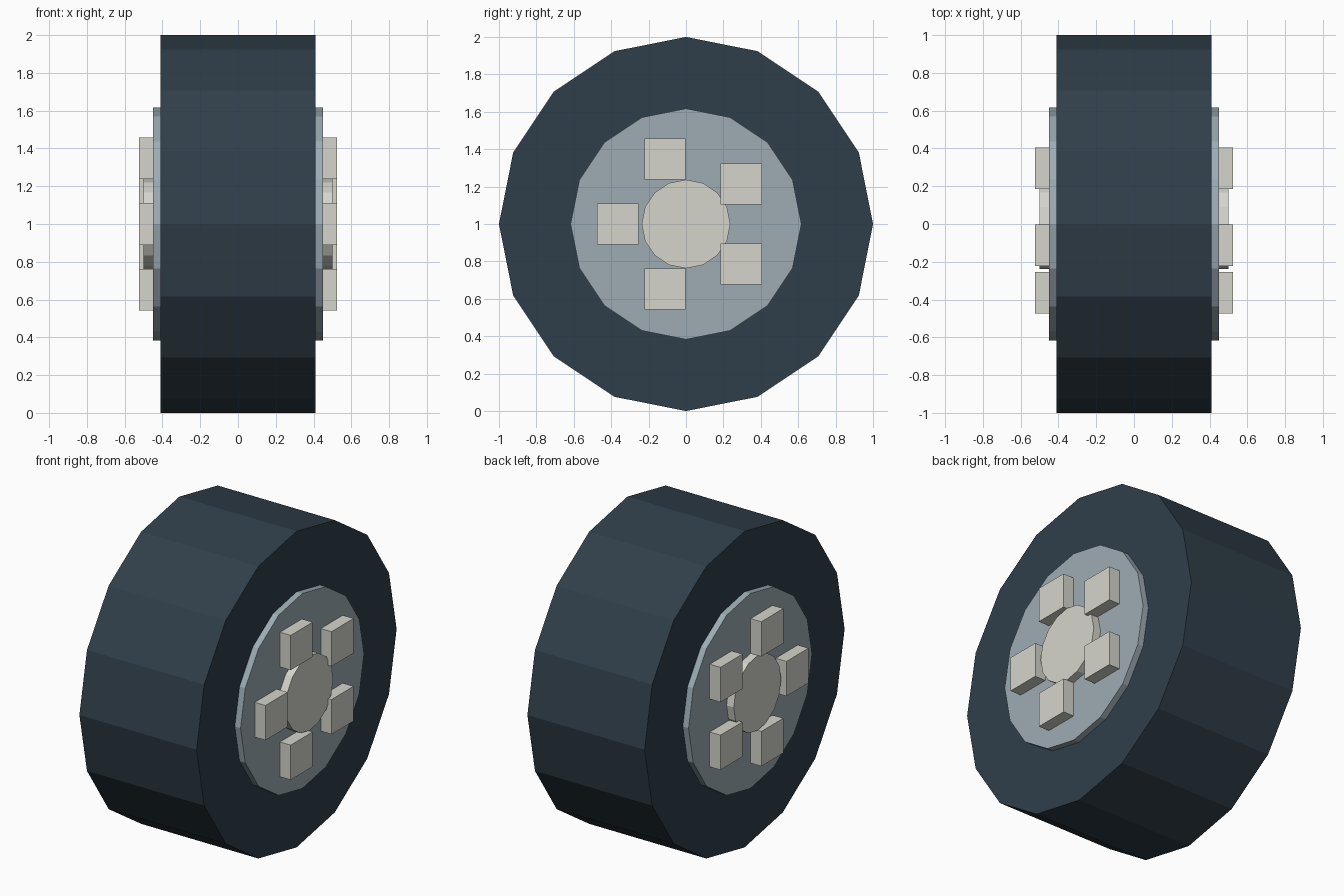
import bpy
from math import pi, sin, cos, radians
from mathutils import Matrix

cube = bpy.data.objects.get("Cube")
if cube:
    bpy.data.objects.remove(cube, do_unlink=True)


def material(name, hex_code):
    def linear(c):
        return c / 12.92 if c <= 0.04045 else ((c + 0.055) / 1.055) ** 2.4
    rgb = [linear(int(hex_code[i:i + 2], 16) / 255) for i in (0, 2, 4)]
    mat = bpy.data.materials.new(name)
    mat.use_nodes = True
    mat.diffuse_color = (*rgb, 1)
    mat.node_tree.nodes["Principled BSDF"].inputs["Base Color"].default_value = (*rgb, 1)
    return mat


RUBBER = material("dark blue rubber", "303F4A")
STEEL = material("grey blue steel", "9DACB4")
CREAM = material("pale cream metal", "D5D5CC")
AXLE = 1.0  # height of the wheel centre


def finish(name, mat):
    obj = bpy.context.object
    obj.name = name
    obj.data.materials.append(mat)
    return obj


def disc(name, radius, half_width, mat):
    """16-sided cylinder lying along x, with a corner at the very top."""
    bpy.ops.mesh.primitive_cylinder_add(vertices=16, radius=radius, depth=2 * half_width)
    obj = finish(name, mat)
    obj.data.transform(Matrix.Rotation(pi / 2, 4, "Y"))
    obj.location.z = AXLE
    return obj


# Tyre, rim and hub share one axle
disc("tyre", 1.0, 0.41, RUBBER)
disc("rim", 0.617, 0.45, STEEL)
disc("hub", 0.237, 0.50, CREAM)

# Five upright square lugs around the hub, the same on both sides
LUG_SIZE, LUG_RING, LUG_INNER, LUG_OUTER = 0.22, 0.365, 0.40, 0.525
for side, x_sign in (("left", 1), ("right", -1)):
    for i in range(5):
        angle = radians(36 + 72 * i)
        bpy.ops.mesh.primitive_cube_add(size=1, location=(
            x_sign * (LUG_INNER + LUG_OUTER) / 2,
            LUG_RING * cos(angle),
            AXLE + LUG_RING * sin(angle)))
        lug = finish(f"{side}_lug_{i + 1}", CREAM)
        lug.data.transform(Matrix.Diagonal((LUG_OUTER - LUG_INNER, LUG_SIZE, LUG_SIZE, 1)))
